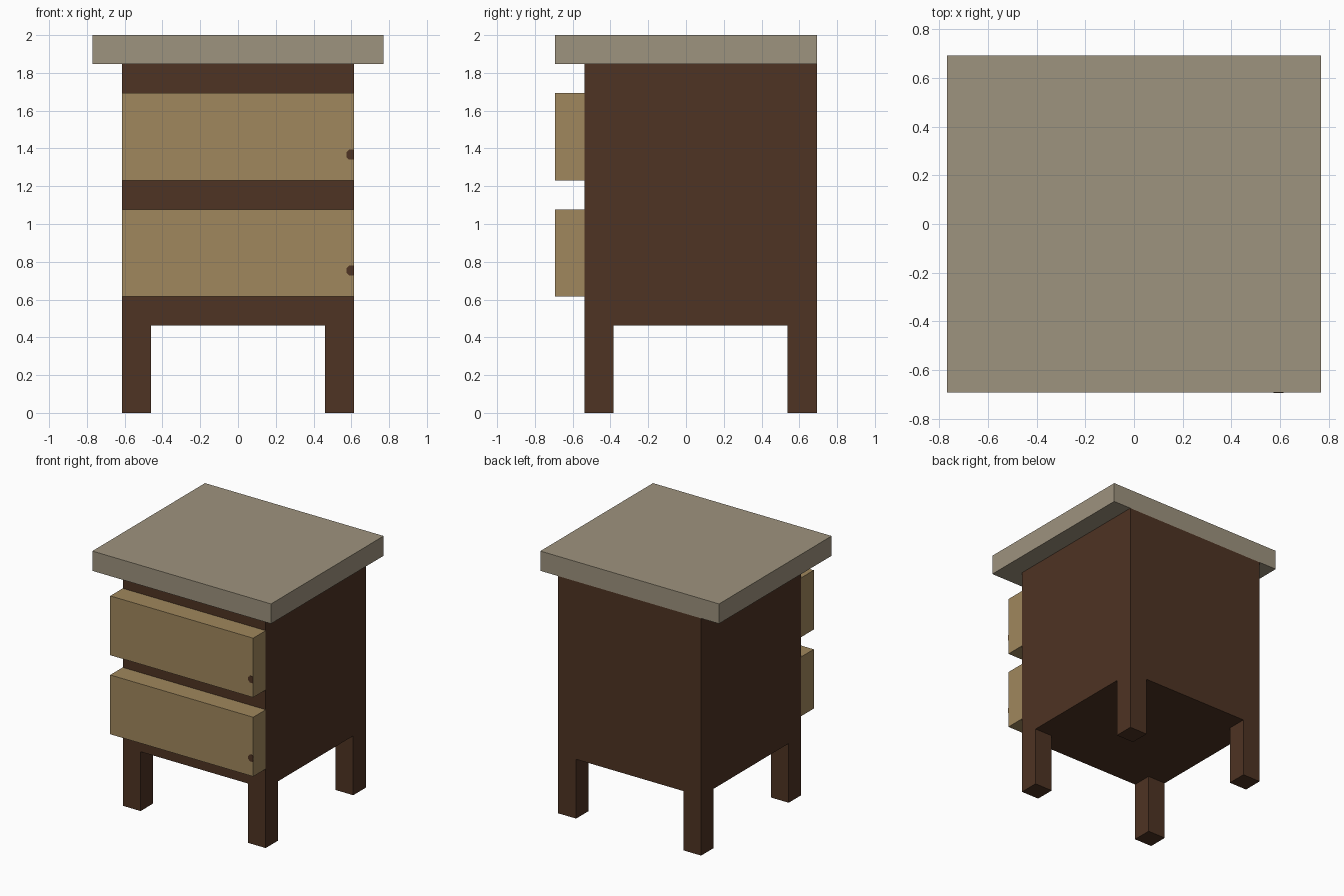
import bpy, bmesh, math

if "Cube" in bpy.data.objects:
    bpy.data.objects.remove(bpy.data.objects["Cube"])

U = 2 / 13  # base module of the model


def material(name, rgb):
    lin = [((c / 255 + 0.055) / 1.055) ** 2.4 for c in rgb]
    m = bpy.data.materials.new(name)
    m.diffuse_color = (*lin, 1)
    m.use_nodes = True
    m.node_tree.nodes["Principled BSDF"].inputs["Base Color"].default_value = m.diffuse_color
    return m


def finish(name, bm, mat):
    bmesh.ops.recalc_face_normals(bm, faces=bm.faces)
    me = bpy.data.meshes.new(name)
    bm.to_mesh(me)
    bm.free()
    me.materials.append(mat)
    ob = bpy.data.objects.new(name, me)
    bpy.context.collection.objects.link(ob)
    return ob


def box(name, lo, hi, mat):
    """Box between two corners given in modules."""
    bm = bmesh.new()
    bmesh.ops.create_cube(bm, size=1)
    for v in bm.verts:
        v.co = [U * (a + (c + 0.5) * (b - a)) for c, a, b in zip(v.co, lo, hi)]
    return finish(name, bm, mat)


dark = material("dark_wood", (78, 51, 35))
light = material("light_wood", (160, 135, 93))
stone = material("grey_top", (158, 147, 126))

# Cabinet body and overhanging top
box("cabinet_body", (-4, -3.5, 3), (4, 4.5, 12), dark)
box("table_top", (-5, -4.5, 12), (5, 4.5, 13), stone)

# Four corner legs
for side, x in (("left", -4), ("right", 3)):
    for end, y in (("front", -3.5), ("back", 3.5)):
        box(f"{end}_{side}_leg", (x, y, 0), (x + 1, y + 1, 3), dark)

# Two drawers, each with a painted dot cut off by the right edge
for name, z, dot_z in (("lower", 4, 0.754), ("upper", 8, 1.367)):
    box(f"{name}_drawer", (-4, -4.5, z), (4, -3.5, z + 3), light)
    bm = bmesh.new()
    bmesh.ops.create_circle(bm, cap_ends=True, segments=8, radius=0.029)
    for v in bm.verts:
        a = math.atan2(v.co.y, v.co.x) + math.pi / 8
        v.co = (0.6 + 0.029 * math.cos(a), -4.5 * U - 0.002, dot_z + 0.029 * math.sin(a))
    bmesh.ops.bisect_plane(bm, geom=bm.verts[:] + bm.edges[:] + bm.faces[:],
                           plane_co=(4 * U, 0, 0), plane_no=(1, 0, 0), clear_outer=True)
    ext = bmesh.ops.extrude_face_region(bm, geom=bm.faces[:])
    for v in [g for g in ext["geom"] if isinstance(g, bmesh.types.BMVert)]:
        v.co.y += 0.004
    finish(f"{name}_drawer_dot", bm, dark)
